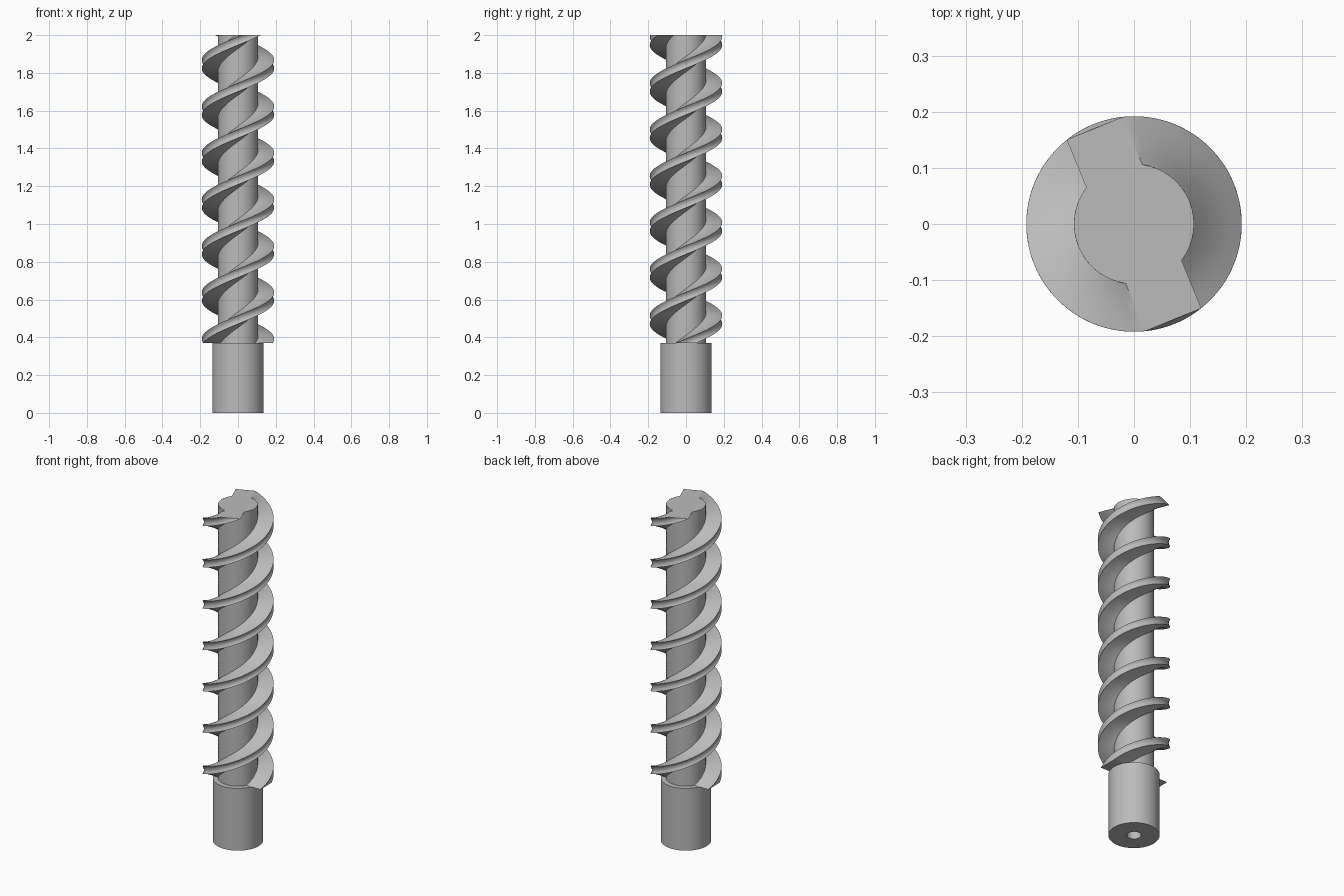
import bpy, bmesh, math

cube = bpy.data.objects.get("Cube")
if cube:
    bpy.data.objects.remove(cube, do_unlink=True)

SHANK_R, SHANK_TOP, TOP = 0.136, 0.37, 2.0
BORE_R, BORE_DEPTH = 0.038, 0.2
CORE_R, FIN_R, FIN_HALF = 0.107, 0.192, 0.054
TWIST = math.radians(6 * 180 + 112.3)
RINGS = 240

steel = bpy.data.materials.new("grey_steel")
steel.use_nodes = True
colour = (0.5, 0.5, 0.5, 1)
steel.diffuse_color = colour
steel.node_tree.nodes["Principled BSDF"].inputs["Base Color"].default_value = colour


def loft(name, rings):
    """Skin a stack of equal closed rings and cap both ends."""
    bm = bmesh.new()
    loops = [[bm.verts.new(p) for p in ring] for ring in rings]
    n = len(loops[0])
    for a, b in zip(loops, loops[1:]):
        for i in range(n):
            j = (i + 1) % n
            bm.faces.new((a[i], a[j], b[j], b[i]))
    bm.faces.new(loops[0][::-1])
    bm.faces.new(loops[-1])
    bmesh.ops.recalc_face_normals(bm, faces=bm.faces)
    mesh = bpy.data.meshes.new(name)
    bm.to_mesh(mesh)
    bm.free()
    mesh.materials.append(steel)
    obj = bpy.data.objects.new(name, mesh)
    bpy.context.collection.objects.link(obj)
    bpy.ops.object.select_all(action="DESELECT")
    obj.select_set(True)
    bpy.context.view_layer.objects.active = obj
    bpy.ops.object.shade_smooth_by_angle(angle=math.radians(30))
    return obj


def circle(r, z, n=64):
    return [(r * math.cos(math.tau * i / n), r * math.sin(math.tau * i / n), z)
            for i in range(n)]


def line(a, b, n):
    return [(a[0] + (b[0] - a[0]) * i / n, a[1] + (b[1] - a[1]) * i / n)
            for i in range(n)]


def screw_section():
    """Round core crossed by a flat-ended bar lying along x."""
    root = math.asin(FIN_HALF / CORE_R)
    inner = CORE_R * math.cos(root)
    tip = math.sqrt(FIN_R ** 2 - FIN_HALF ** 2)
    half = line((inner, -FIN_HALF), (tip, -FIN_HALF), 4)
    half += line((tip, -FIN_HALF), (tip, FIN_HALF), 6)
    half += line((tip, FIN_HALF), (inner, FIN_HALF), 4)
    steps = 16
    for i in range(steps):
        a = root + (math.pi - 2 * root) * i / steps
        half.append((CORE_R * math.cos(a), CORE_R * math.sin(a)))
    return half + [(-x, -y) for x, y in half]


# Plain shank with a blind centre hole in its underside
loft("shank", [circle(BORE_R, BORE_DEPTH), circle(BORE_R, 0),
               circle(SHANK_R, 0), circle(SHANK_R, SHANK_TOP)])

# Twin-start screw: the section twists steadily as it rises
section = screw_section()
rings = []
for k in range(RINGS + 1):
    t = k / RINGS
    c, s = math.cos(TWIST * t), math.sin(TWIST * t)
    z = SHANK_TOP + (TOP - SHANK_TOP) * t
    rings.append([(x * c - y * s, x * s + y * c, z) for x, y in section])
loft("twin_flight_screw", rings)
